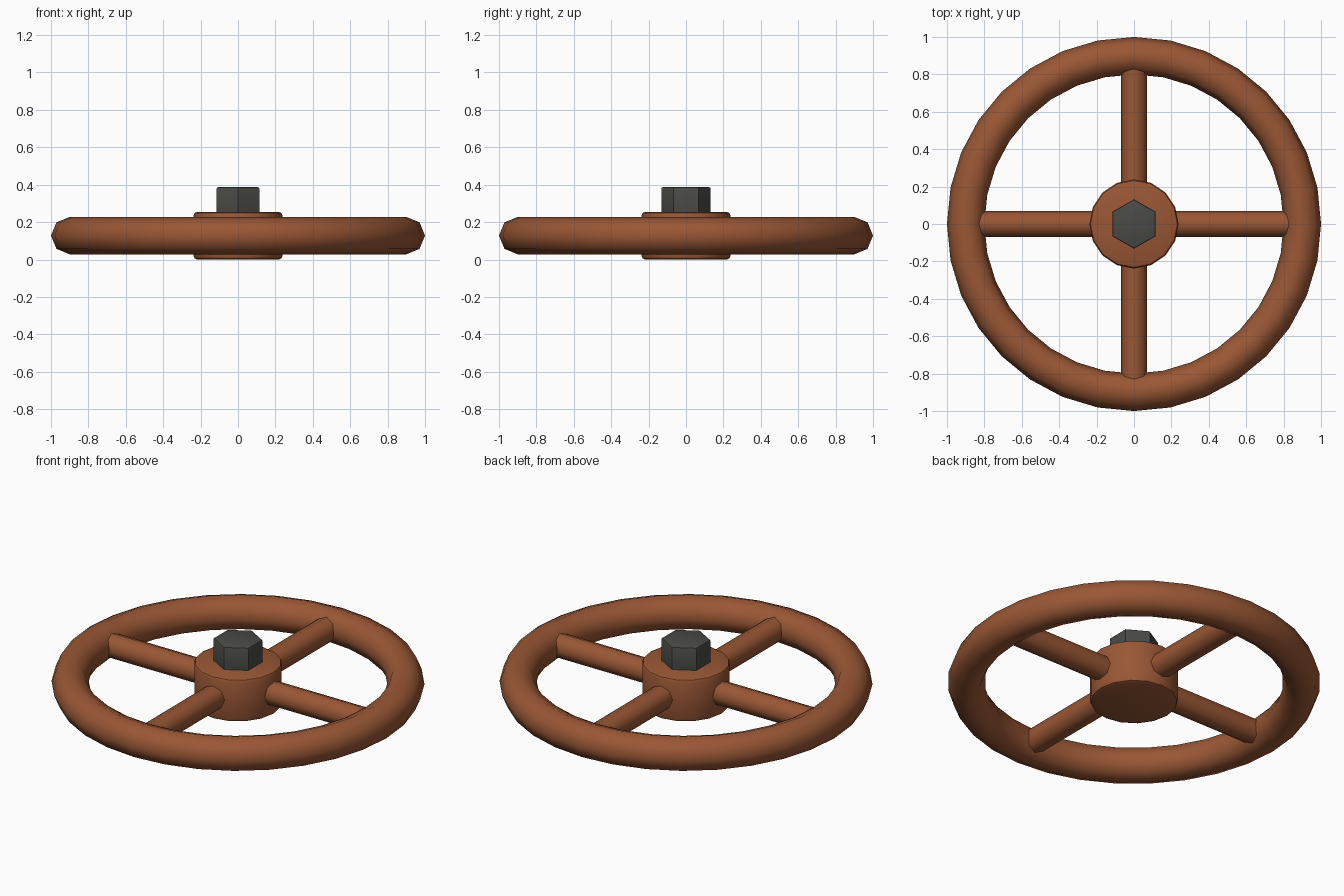
import bpy, bmesh, math
from mathutils import Matrix

if "Cube" in bpy.data.objects:
    bpy.data.objects.remove(bpy.data.objects["Cube"])

MID = 0.128  # height of the wheel plane


def material(name, rgb):
    m = bpy.data.materials.new(name)
    m.diffuse_color = (*rgb, 1)
    m.use_nodes = True
    m.node_tree.nodes["Principled BSDF"].inputs["Base Color"].default_value = m.diffuse_color
    return m


rust = material("rust_brown", (0.32, 0.095, 0.035))
steel = material("dark_steel", (0.068, 0.070, 0.062))


def finish(obj, name, mat, bevel=0.0, angle=40):
    obj.name = name
    obj.data.materials.append(mat)
    if bevel:
        # bevel only the two end rims
        bm = bmesh.new()
        bm.from_mesh(obj.data)
        rims = [e for e in bm.edges if abs(e.verts[0].co.z - e.verts[1].co.z) < 1e-5]
        bmesh.ops.bevel(bm, geom=rims, offset=bevel, segments=2, profile=0.5, affect='EDGES')
        bm.to_mesh(obj.data)
        bm.free()
    bpy.ops.object.shade_smooth_by_angle(angle=math.radians(angle))
    return obj


def cylinder(name, mat, sides, r, z0, z1, bevel, turn=0.0, angle=40):
    bpy.ops.mesh.primitive_cylinder_add(vertices=sides, radius=r, depth=z1 - z0,
                                        location=(0, 0, (z0 + z1) / 2), rotation=(0, 0, turn))
    return finish(bpy.context.object, name, mat, bevel, angle)


# Rim
bpy.ops.mesh.primitive_torus_add(major_segments=32, minor_segments=8, major_radius=0.9,
                                 minor_radius=0.1, location=(0, 0, MID))
finish(bpy.context.object, "rim", rust, angle=60)

# Hub and the hexagonal nut on top
cylinder("hub", rust, 16, 0.238, 0.0, 0.255, 0.02)
cylinder("hex_nut", steel, 6, 0.132, 0.2, 0.387, 0.008, angle=30)

# Four spokes from the hub into the rim
for i in range(4):
    bpy.ops.mesh.primitive_cylinder_add(vertices=8, radius=0.07, depth=0.72)
    spoke = bpy.context.object
    spoke.data.transform(Matrix.Translation((0, 0, MID)) @ Matrix.Rotation(i * math.pi / 2, 4, 'Z')
                         @ Matrix.Translation((0.5, 0, 0)) @ Matrix.Rotation(math.pi / 2, 4, 'Y'))
    finish(spoke, f"spoke_{i + 1}", rust, angle=60)
